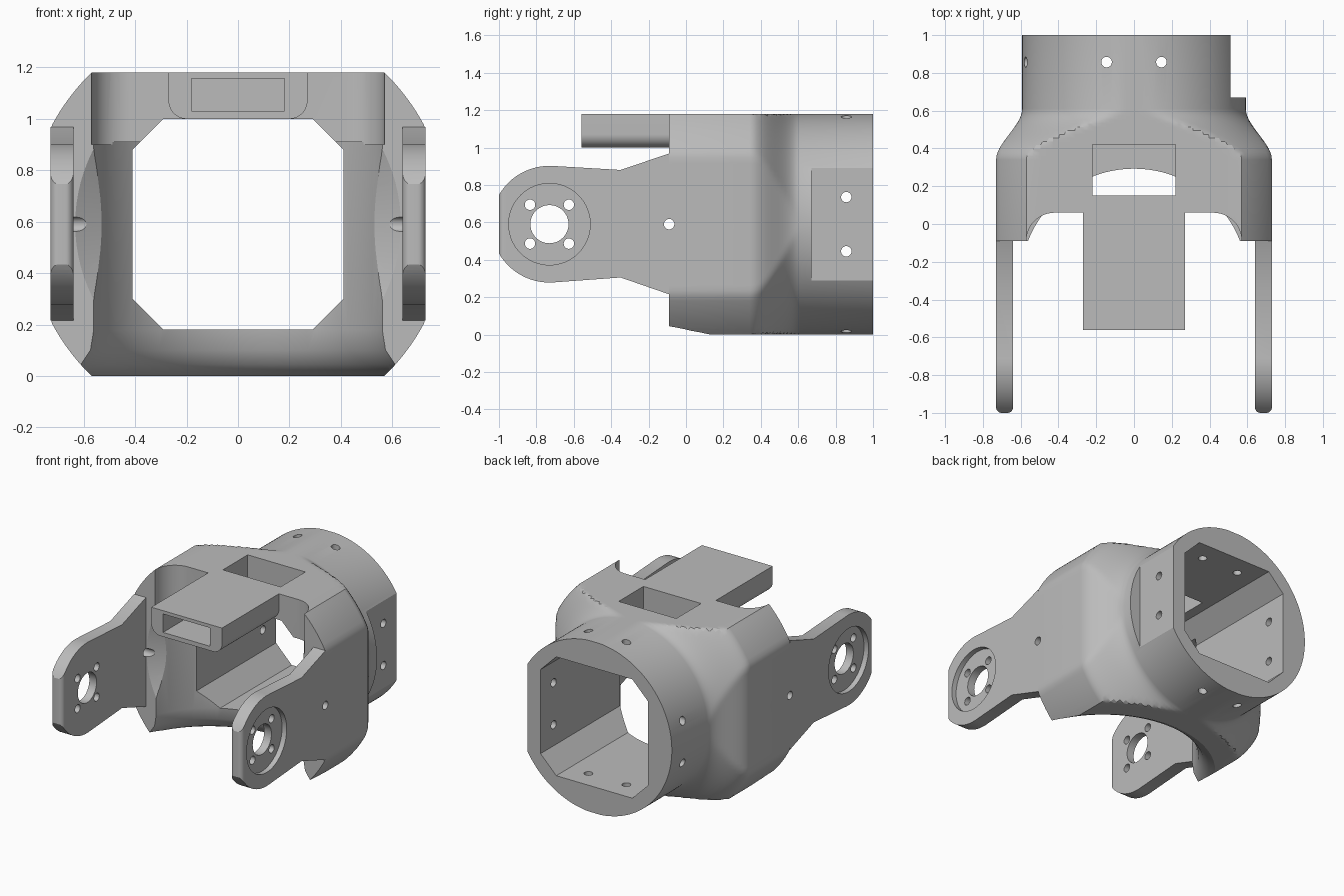
import bpy, bmesh
from math import sin, cos, pi, radians
from mathutils import Vector

if "Cube" in bpy.data.objects:
    bpy.data.objects.remove(bpy.data.objects["Cube"])

MID = 0.59          # height of the main axis
HALF = 0.73         # half width over the arms
FRONT = -0.09       # front plane of the body

grey = bpy.data.materials.new("plain_grey")
grey.use_nodes = True
grey.diffuse_color = (0.5, 0.5, 0.5, 1)
grey.node_tree.nodes["Principled BSDF"].inputs["Base Color"].default_value = (0.5, 0.5, 0.5, 1)


def loft(name, rings):
    """Closed solid through a list of rings with equal point counts."""
    bm = bmesh.new()
    rows = [[bm.verts.new(p) for p in ring] for ring in rings]
    n = len(rows[0])
    for a, b in zip(rows, rows[1:]):
        for i in range(n):
            j = (i + 1) % n
            bm.faces.new((a[i], a[j], b[j], b[i]))
    bm.faces.new(rows[0])
    bm.faces.new(rows[-1])
    bmesh.ops.recalc_face_normals(bm, faces=bm.faces)
    me = bpy.data.meshes.new(name)
    bm.to_mesh(me)
    bm.free()
    me.materials.append(grey)
    ob = bpy.data.objects.new(name, me)
    bpy.context.collection.objects.link(ob)
    return ob


def place(axis, u, v, d):
    return {"x": (d, u, v), "y": (u, d, v), "z": (u, v, d)}[axis]


def prism(name, axis, pts, lo, hi):
    return loft(name, [[place(axis, u, v, d) for u, v in pts] for d in (lo, hi)])


def arc(u, v, r, start, end, steps=12):
    angles = [radians(start + (end - start) * i / steps) for i in range(steps + 1)]
    return [(u + r * cos(a), v + r * sin(a)) for a in angles]


def rod(axis, u, v, r, lo, hi, steps=32):
    return prism("cutter", axis, arc(u, v, r, 0, 360, steps)[:-1], lo, hi)


def box(x0, x1, y0, y1, z0, z1):
    return prism("cutter", "z", [(x0, y0), (x1, y0), (x1, y1), (x0, y1)], z0, z1)


def carve(ob, cutters, operation="DIFFERENCE"):
    """Apply booleans and discard the helpers."""
    bpy.context.view_layer.objects.active = ob
    for c in cutters:
        mod = ob.modifiers.new("carve", "BOOLEAN")
        mod.operation = operation
        mod.solver = "EXACT"
        mod.object = c
        bpy.ops.object.modifier_apply(modifier=mod.name)
        bpy.data.objects.remove(c)


def finish(ob):
    bpy.ops.object.select_all(action="DESELECT")
    ob.select_set(True)
    bpy.context.view_layer.objects.active = ob
    bpy.ops.object.shade_smooth_by_angle(angle=radians(25))


# Body: wide chamfered block flowing into the rear round collar
def body_ring(y):
    t = min(max((y - 0.34) / 0.27, 0), 1)
    s = t * t * (3 - 2 * t)
    w = HALF - (HALF - 0.592) * s
    r = 0.82 - (0.82 - 0.592) * s
    ring = []
    for i in range(180):
        a = 2 * pi * i / 180
        d = min(r, w / max(abs(cos(a)), 1e-6), MID / max(abs(sin(a)), 1e-6))
        ring.append((d * cos(a), y, MID + d * sin(a)))
    return ring


stations = [FRONT] + [0.34 + 0.27 * i / 14 for i in range(15)] + [1.0]
body = loft("body", [body_ring(y) for y in stations])

# Round front cavity, flared at its lower rim
profile = [(0.72, -0.05), (0.72, 0), (0.68, 0.02), (0.65, 0.045),
           (0.615, 0.1), (0.603, 0.18), (0.603, 0.91)]
cavity = loft("cutter", [[(x, y, z) for x, y in arc(0, -0.31, r, 0, 360, 96)[:-1]]
                         for r, z in profile])

# Upper notch with rounded corners
notch = prism("cutter", "z", [(0.57, -0.3)] + arc(0.42, FRONT, 0.15, 0, 90)
              + arc(-0.42, FRONT, 0.15, 90, 180) + [(-0.57, -0.3)], 0.9, 1.3)

# Conical relief behind the arms
relief = loft("cutter", [[(x, y, z) for x, z in arc(0, MID, r, 0, 360, 96)[:-1]]
                         for r, y in ((0.68, -0.12), (0.40, 0.06))])

# Eight-sided bore
a, b = 0.41, 0.29
bore = prism("cutter", "y", [(u, MID + v) for u, v in (
    (a, -b), (a, b), (b, a), (-b, a), (-a, b), (-a, -b), (-b, -a), (b, -a))], -0.4, 1.2)

window = box(-0.22, 0.22, 0.15, 0.42, 0.93, 1.3)
collar_flat = box(0.51, 0.9, 0.67, 1.2, -0.1, 1.3)
holes = []
for s in (-1, 1):
    holes.append(rod("z", s * 0.145, 0.857, 0.028, -0.2, 1.4, 20))
    holes.append(rod("x", 0.857, MID + s * 0.145, 0.028, -0.9, 0.9, 20))
pivot = rod("x", FRONT, MID, 0.028, -0.9, 0.9, 20)
carve(body, [cavity, notch, relief, bore, window, collar_flat, pivot] + holes)
finish(body)

# Side arms with recessed, drilled round ends
HUB = -0.73
for side, name in ((1, "left_arm"), (-1, "right_arm")):
    outline = arc(HUB, MID, 0.312, 87, 273, 48) + [
        (-0.35, 0.305), (FRONT, 0.215), (FRONT, 0.968), (-0.35, 0.88)]
    arm = prism(name, "x", outline, side * 0.64, side * HALF)
    # rounded tip seen in plan
    plan = arc(0.67, -0.97, 0.03, 180, 270, 8) + arc(0.70, -0.97, 0.03, 270, 360, 8)
    plan = [(side * x, y) for x, y in plan + [(HALF, 0.1), (0.64, 0.1)]]
    carve(arm, [prism("cutter", "z", plan, 0, 1.2)], "INTERSECT")
    drills = [rod("x", HUB, MID, 0.218, side * 0.695, side * 0.8, 64),
              rod("x", HUB, MID, 0.102, side * 0.5, side * 0.9, 48),
              rod("x", FRONT, MID, 0.028, side * 0.5, side * 0.9, 20)]
    for dy in (-0.104, 0.104):
        for dz in (-0.104, 0.104):
            drills.append(rod("x", HUB + dy, MID + dz, 0.028, side * 0.5, side * 0.9, 20))
    carve(arm, drills)
    finish(arm)

# Hollow tongue on top
section = (arc(-0.2, 1.07, 0.07, 180, 270) + arc(0.2, 1.07, 0.07, 270, 360)
           + [(0.27, 1.18), (-0.27, 1.18)])
tongue = prism("tongue", "y", section, -0.56, 0.06)
carve(tongue, [box(-0.18, 0.18, -0.7, 0.05, 1.03, 1.157)])
finish(tongue)
